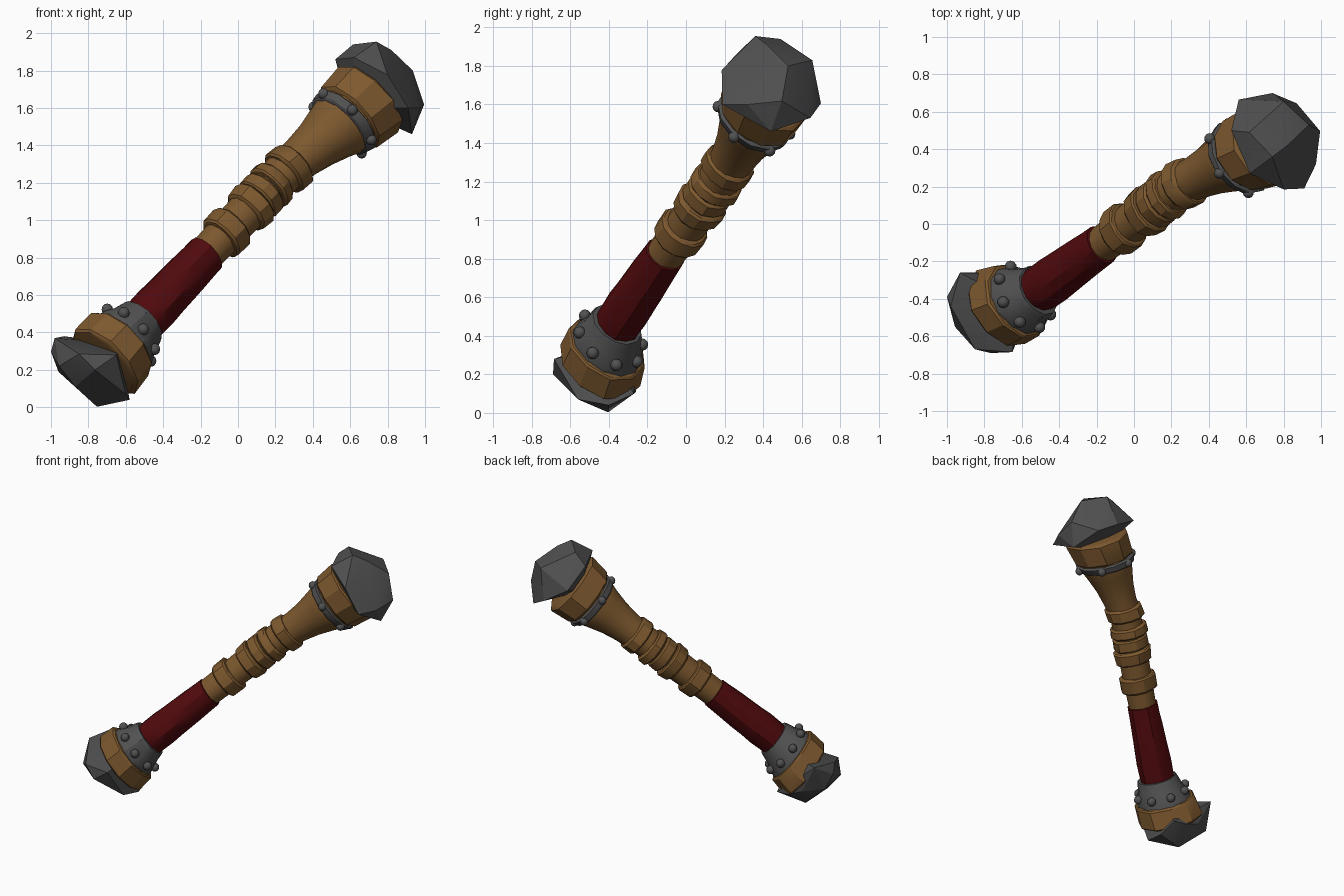
import bpy, bmesh, math, random
from mathutils import Vector

random.seed(7)
if "Cube" in bpy.data.objects:
    bpy.data.objects.remove(bpy.data.objects["Cube"])

AXIS = Vector((0.645, 0.428, 0.633)).normalized()
TURN = AXIS.to_track_quat('Z', 'Y')
MIDDLE = Vector((0, 0, 0.98))
# Slight crookedness of the club: distance along it, sideways offset
BEND = [(-1.5, (0.01, 0.07, -0.06)), (-1.13, (0.008, 0.036, -0.03)),
        (-0.97, (0.01, 0.01, -0.015)), (-0.8, (0.012, -0.01, -0.005)),
        (-0.25, (-0.003, 0, 0.005)), (0.1, (-0.016, 0.012, 0.006)),
        (0.42, (-0.03, 0.022, 0.008)), (0.84, (0.01, -0.01, 0)),
        (1.5, (0.06, -0.09, 0))]


def material(name, rgb):
    m = bpy.data.materials.new(name)
    m.use_nodes = True
    m.diffuse_color = (*rgb, 1)
    bsdf = m.node_tree.nodes["Principled BSDF"]
    bsdf.inputs["Base Color"].default_value = (*rgb, 1)
    bsdf.inputs["Roughness"].default_value = 0.8
    return m


wood = material("brown wood", (0.205, 0.099, 0.028))
cloth = material("dark red cloth", (0.083, 0.003, 0.004))
stone = material("grey stone", (0.078, 0.078, 0.078))
metal = material("grey metal", (0.083, 0.083, 0.085))


def place(p):
    """Carry a point from the straight club to the crooked, slanted one."""
    for (a, oa), (b, ob) in zip(BEND, BEND[1:]):
        if a <= p.z <= b:
            offset = Vector(oa).lerp(Vector(ob), (p.z - a) / (b - a))
    return MIDDLE + TURN @ p + offset


def finish(name, bm, mat, angle):
    bmesh.ops.recalc_face_normals(bm, faces=bm.faces)
    mesh = bpy.data.meshes.new(name)
    bm.to_mesh(mesh)
    bm.free()
    mesh.materials.append(mat)
    ob = bpy.data.objects.new(name, mesh)
    bpy.context.collection.objects.link(ob)
    bpy.ops.object.select_all(action='DESELECT')
    ob.select_set(True)
    bpy.context.view_layer.objects.active = ob
    bpy.ops.object.shade_smooth_by_angle(angle=math.radians(angle))


def lathe(name, profile, mat, sides=12, rough=0.0, angle=30):
    """Closed solid from (height, radius) pairs, with hand-hewn unevenness."""
    bm = bmesh.new()
    rings = []
    side_noise = [random.uniform(-rough, rough) for _ in range(sides)]
    for h, r in profile:
        ring = []
        for i in range(sides):
            a = math.tau * i / sides
            rr = r + side_noise[i] + random.uniform(-rough, rough) * 0.5
            hh = h + random.uniform(-rough, rough) * 0.5
            ring.append(bm.verts.new(place(Vector((rr * math.cos(a), rr * math.sin(a), hh)))))
        rings.append(ring)
    for low, high in zip(rings, rings[1:]):
        for i in range(sides):
            k = (i + 1) % sides
            bm.faces.new((low[i], low[k], high[k], high[i]))
    bm.faces.new(rings[0])
    bm.faces.new(rings[-1])
    finish(name, bm, mat, angle)


def band(name, low, high, r_low, r_high, mat, sides=12, rough=0.004, bevel=0.015):
    """Thick collar with chamfered rims."""
    lathe(name, [(low, r_low - 2 * bevel), (low + 0.004, r_low - bevel * 0.7),
                 (low + bevel, r_low), (high - bevel, r_high),
                 (high - 0.004, r_high - bevel * 0.7), (high, r_high - 2 * bevel)],
          mat, sides, rough)


def boulder(name, corners):
    """Chipped stone lump wrapped around its corner points."""
    bm = bmesh.new()
    for c in corners:
        bm.verts.new(c)
    bmesh.ops.convex_hull(bm, input=bm.verts[:])
    for v in [v for v in bm.verts if not v.link_faces]:
        bm.verts.remove(v)
    finish(name, bm, stone, 20)


def studs(name, count, height, radius, size, facing):
    local = TURN.inverted() @ Vector(facing)
    phase = math.atan2(local.y, local.x)
    for i in range(count):
        a = math.tau * i / count + phase
        bm = bmesh.new()
        bmesh.ops.create_uvsphere(bm, u_segments=10, v_segments=6, radius=size)
        centre = place(Vector((radius * math.cos(a), radius * math.sin(a), height)))
        bmesh.ops.translate(bm, verts=bm.verts, vec=centre)
        finish(f"{name}_{i + 1}", bm, metal, 60)


# Pommel end
boulder("pommel_stone", [
    (-1, -0.39, 0.297), (-0.754, -0.404, 0.003), (-0.765, -0.69, 0.2), (-0.65, -0.685, 0.28),
    (-0.957, -0.55, 0.22), (-0.58, -0.4, 0.04), (-0.6, -0.27, 0.1), (-0.7, -0.26, 0.11),
    (-0.93, -0.26, 0.38), (-0.6, -0.56, 0.07), (-0.85, -0.67, 0.285), (-0.98, -0.44, 0.37),
    (-0.82, -0.27, 0.16), (-0.96, -0.35, 0.19), (-0.87, -0.52, 0.11), (-0.63, -0.42, 0.34)])
band("pommel_wood_collar", -1.13, -0.975, 0.235, 0.226, wood, 10, 0.005)
lathe("pommel_metal_cup", [(-1.0, 0.17), (-0.985, 0.2), (-0.955, 0.198), (-0.89, 0.165),
                           (-0.83, 0.15), (-0.81, 0.14), (-0.81, 0.11)], metal, 12, 0.004)
studs("pommel_stud", 8, -0.92, 0.182, 0.032, (0.077, -0.164, 0.031))

# Wrapped grip
lathe("grip_wrap", [(-0.87, 0.118), (-0.78, 0.124), (-0.69, 0.126), (-0.60, 0.122),
                    (-0.51, 0.12), (-0.42, 0.116), (-0.33, 0.112), (-0.255, 0.11),
                    (-0.25, 0.09)], cloth, 12, 0.003, 30)

# Wooden shaft flaring toward the head
lathe("shaft", [(-0.3, 0.098), (-0.1, 0.104), (0.05, 0.108), (0.25, 0.11), (0.45, 0.113),
                (0.55, 0.12), (0.66, 0.138), (0.76, 0.165), (0.84, 0.19), (0.93, 0.2)],
      wood, 14, 0.002, 40)
for n, (low, high, r_low, r_high) in enumerate([
        (-0.14, -0.02, 0.132, 0.134), (0.075, 0.18, 0.13, 0.14),
        (0.18, 0.275, 0.128, 0.128), (0.28, 0.36, 0.138, 0.134),
        (0.41, 0.51, 0.138, 0.136)]):
    band(f"shaft_ring_{n + 1}", low, high, r_low, r_high, wood, 12, 0.004)

# Head end
band("head_metal_band", 0.82, 0.88, 0.202, 0.214, metal, 12, 0.003, 0.01)
studs("head_stud", 6, 0.85, 0.205, 0.03, (0.05, -0.2, 0.07))
band("head_wood_collar", 0.885, 1.06, 0.218, 0.236, wood, 10, 0.005)
boulder("head_stone", [
    (0.74, 0.36, 1.955), (0.615, 0.49, 1.94), (0.995, 0.497, 1.618), (0.82, 0.42, 1.91),
    (0.8, 0.655, 1.83), (0.935, 0.53, 1.8), (0.74, 0.7, 1.606), (0.56, 0.665, 1.72),
    (0.87, 0.645, 1.53), (0.93, 0.44, 1.46), (0.973, 0.32, 1.6), (0.91, 0.19, 1.6),
    (0.8, 0.185, 1.777), (0.52, 0.5, 1.86), (0.62, 0.27, 1.87), (0.62, 0.4, 1.6)])
